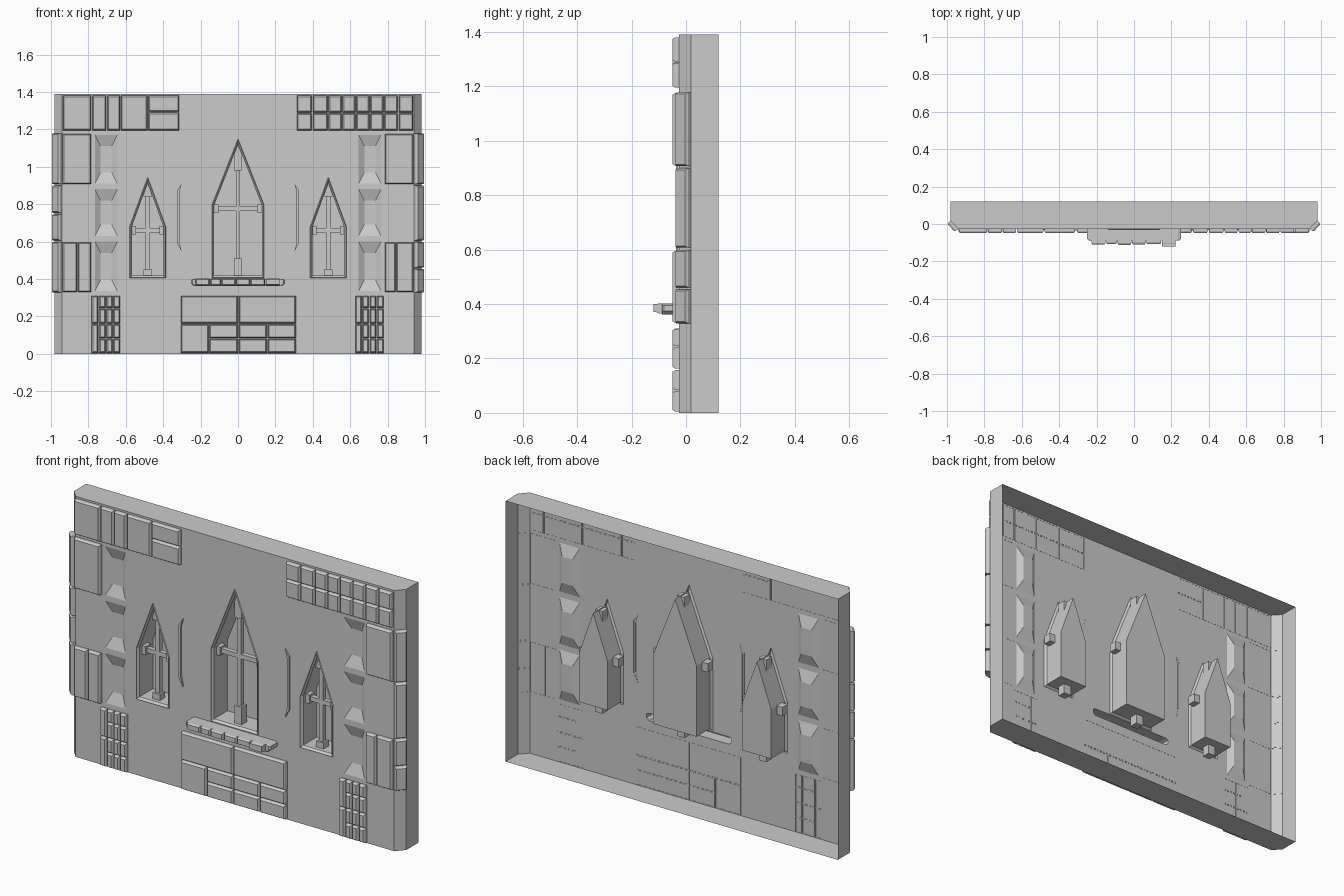
import bpy, bmesh, random
from mathutils import Vector

if "Cube" in bpy.data.objects:
    bpy.data.objects.remove(bpy.data.objects["Cube"])

random.seed(4)
FRONT, BACK, TOP = -0.026, 0.12, 1.39


def finish(bm, name):
    bmesh.ops.remove_doubles(bm, verts=bm.verts, dist=1e-5)
    bmesh.ops.recalc_face_normals(bm, faces=bm.faces)
    me = bpy.data.meshes.new(name)
    bm.to_mesh(me)
    bm.free()
    ob = bpy.data.objects.new(name, me)
    bpy.context.collection.objects.link(ob)
    return ob


def rings_to_faces(bm, rings, cap=True):
    for a, b in zip(rings, rings[1:]):
        for i in range(len(a)):
            j = (i + 1) % len(a)
            bm.faces.new((a[i], a[j], b[j], b[i]))
    if cap:
        bm.faces.new(rings[-1])


def rect(x0, x1, z0, z1, dx=0, dz=0):
    return [(x0 + dx, z0 + dz), (x1 - dx, z0 + dz), (x1 - dx, z1 - dz), (x0 + dx, z1 - dz)]


def arch(cx, w, z0, zs, za, t=0):
    w -= t
    return [(cx - w, z0 + t), (cx + w, z0 + t), (cx + w, zs), (cx, za - 2.4 * t), (cx - w, zs)]


def box(bm, x0, x1, y0, y1, z0, z1):
    r = [[bm.verts.new((x, y, z)) for x, z in rect(x0, x1, z0, z1)] for y in (y0, y1)]
    rings_to_faces(bm, r)
    bm.faces.new(r[0][::-1])


# Wall shell, open at the back, with pockets running out of its front sheet
bm = bmesh.new()
edges = []


def loop(pts, y):
    return [bm.verts.new((x, y, z)) for x, z in pts]


def edge_loop(vs):
    edges.extend(bm.edges.new((vs[i], vs[(i + 1) % len(vs)])) for i in range(len(vs)))


def pocket(levels):
    rings = [loop(p, y) for p, y in levels]
    edge_loop(rings[0])
    rings_to_faces(bm, rings)


profile = [(-.98, BACK), (-.98, .018), (-.94, FRONT), (.94, FRONT), (.98, .018), (.98, BACK)]
low, high = [[bm.verts.new((x, y, z)) for x, y in profile] for z in (0, TOP)]
bm.faces.new(low)
bm.faces.new(high)
for i in (0, 1, 3, 4):
    bm.faces.new((low[i], low[i + 1], high[i + 1], high[i]))
for a, b in ((low[2], low[3]), (low[3], high[3]), (high[3], high[2]), (high[2], low[2])):
    edges.append(bm.edges.get((a, b)) or bm.edges.new((a, b)))

# Lancet windows: raised rim, then a deep recess
windows = [(0, .14, .405, .795, 1.15), (-.483, .097, .405, .68, .945), (.483, .097, .405, .68, .945)]
for w in windows:
    pocket([(arch(*w), FRONT), (arch(*w, .003), -.032), (arch(*w, .013), -.02), (arch(*w, .013), .092)])
# Shallow sunken panels
for s in (-1, 1):
    for z0, z1 in ((.335, .6), (.63, .88), (.91, 1.17)):
        x0, x1 = sorted((s * .765, s * .645))
        pocket([(rect(x0, x1, z0, z1), FRONT), (rect(x0, x1, z0, z1, .03, .06), -.006)])
# Window ledge, hollow behind
ledge = [(-.25, .375), (-.235, .362), (.235, .362), (.25, .375), (.25, .395), (.235, .405 - .004), (-.235, .401), (-.25, .395)]
pocket([(ledge, FRONT), (ledge, -.08), ([(x * .97, z) for x, z in ledge], -.088)])
bmesh.ops.triangle_fill(bm, edges=edges, use_beauty=True, normal=(0, -1, 0))
finish(bm, "wall_shell")


# Facing stones: low blocks with a bevelled front
def stone(bm, u0, u1, z0, z1, origin=(0, FRONT), u=(1, 0), n=(0, -1), h=.023, inset=.006):
    o, u, n = (Vector((*v, 0)) for v in (origin, u, n))
    rings = []
    for d, t in ((-.001, 0), (h * .6, 0), (h, inset)):
        rings.append([bm.verts.new(o + u * a + n * d + Vector((0, 0, b)))
                      for a, b in rect(u0, u1, z0, z1, t, t)])
    rings_to_faces(bm, rings)


def stones(name, cells):
    bm = bmesh.new()
    for c in cells:
        stone(bm, *c)
    finish(bm, name)


def grid(xs, zs, gap=.003):
    return [(a + gap, b - gap, c + gap, d - gap) for a, b in zip(xs, xs[1:]) for c, d in zip(zs, zs[1:])]


stones("top_left_stones", grid([-.938, -.782, -.702, -.628, -.482], [1.192, 1.383])
       + grid([-.482, -.312], [1.192, 1.292, 1.383]))
stones("top_right_stones", grid([.312, .397, .482, .557, .63, .705, .78, .857, .938], [1.192, 1.288, 1.383]))
stones("left_edge_stones", grid([-.94, -.782], [.905, 1.178]) + grid([-.94, -.858, -.782], [.327, .598]))
stones("right_edge_stones", grid([.782, .94], [.905, 1.178]) + grid([.782, .845, .94], [.327, .598]))
stones("bottom_left_stones", grid([-.785, -.745], [.002, .16, .312])
       + grid([-.745, -.705, -.668, -.627], [.002, .082, .16, .243, .312]))
stones("bottom_right_stones", grid([.625, .663], [.002, .16, .312])
       + grid([.663, .702, .741, .782], [.002, .082, .16, .243, .312]))
stones("centre_stones", grid([-.308, .002, .312], [.16, .313]) + grid([-.308, -.155], [.002, .16])
       + grid([-.155, .002, .157, .312], [.002, .082, .16]))

# Corner stones standing on the chamfered edges
levels = {-1: [.325, .603, .75, .903, 1.182], 1: [.325, .457, .603, .903, 1.182]}
for s, zs in levels.items():
    bm = bmesh.new()
    for z0, z1 in zip(zs, zs[1:]):
        stone(bm, 0, .0595, z0 + .004, z1 - .004, (s * .94, FRONT), (s * .673, .74), (s * .74, -.673), .025)
    finish(bm, "corner_stones_" + ("left" if s < 0 else "right"))

# Row of small stones on the ledge front
bm = bmesh.new()
xs = [-.23, -.15, -.09, -.012, .065, .147, .225]
for a, b in zip(xs, xs[1:]):
    stone(bm, a + .002, b - .002, .366, .402, (0, -.087), h=random.uniform(.02, .03), inset=.005)
box(bm, .15, .222, -.12, -.1, .37, .4)
finish(bm, "ledge_stones")

# Narrow raised slivers beside the centre window
for s in (-1, 1):
    bm = bmesh.new()
    pts = [(.302, .91), (.326, .872), (.326, .592), (.302, .548), (.314, .6), (.314, .865)]
    rings_to_faces(bm, [[bm.verts.new((s * x, y, z)) for x, z in pts] for y in (FRONT + .001, -.036)])
    finish(bm, "sliver_" + ("left" if s < 0 else "right"))

# Window crosses with thicker end blocks
for k, (cx, w, z0, zs, za) in enumerate(windows):
    bm = bmesh.new()
    big = k == 0
    zc = zs - .02
    box(bm, cx - .012, cx + .012, .01, .035, z0, za - .06)
    box(bm, cx - w, cx + w, .01, .035, zc - .012, zc + .012)
    box(bm, cx - .022, cx + .022, 0, .045, z0 - .04, z0 + (.105 if big else .045))
    box(bm, cx - .022, cx + .022, 0, .045, za - (.17 if big else .105), za - .035)
    for s in (-1, 1):
        a, b = sorted((cx + s * (w - .035), cx + s * (w + .02)))
        box(bm, a, b, 0, .045, zc - .023, zc + .023)
    finish(bm, "window_cross_" + ("centre", "left", "right")[k])
